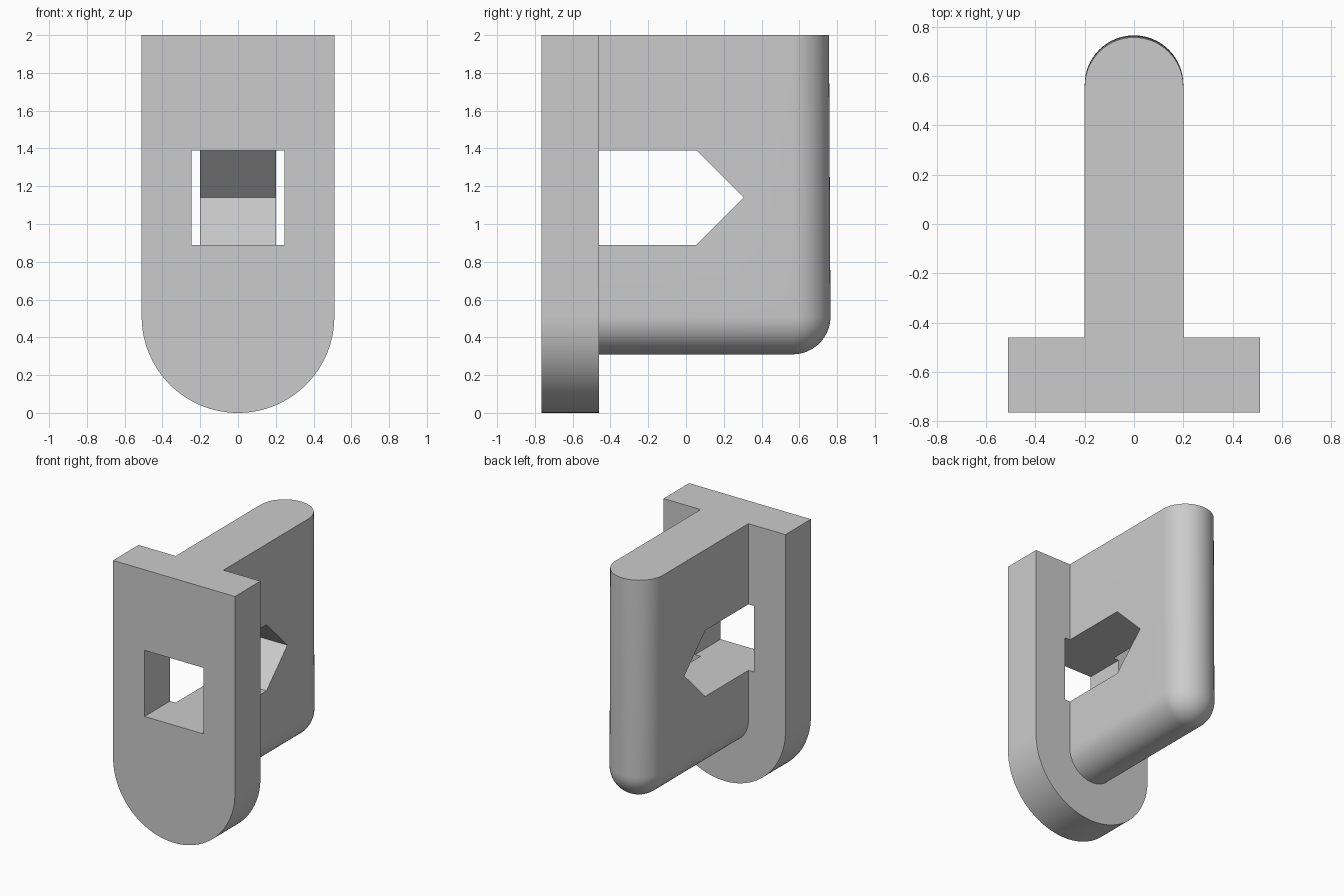
import bpy, bmesh, math

cube = bpy.data.objects.get("Cube")
if cube:
    bpy.data.objects.remove(cube, do_unlink=True)

grey = bpy.data.materials.new("light_grey")
grey.use_nodes = True
colour = (0.6, 0.6, 0.6, 1)
grey.diffuse_color = colour
grey.node_tree.nodes["Principled BSDF"].inputs["Base Color"].default_value = colour

HEIGHT, FRONT, PLATE_BACK = 2.0, -0.765, -0.46


def finish(name, bm):
    bmesh.ops.recalc_face_normals(bm, faces=bm.faces)
    mesh = bpy.data.meshes.new(name)
    bm.to_mesh(mesh)
    bm.free()
    mesh.materials.append(grey)
    obj = bpy.data.objects.new(name, mesh)
    bpy.context.collection.objects.link(obj)
    return obj


def prism(name, points, offset):
    """Extrude a closed outline along an offset."""
    bm = bmesh.new()
    face = bm.faces.new([bm.verts.new(p) for p in points])
    extruded = bmesh.ops.extrude_face_region(bm, geom=[face])["geom"]
    bmesh.ops.translate(bm, vec=offset,
                        verts=[v for v in extruded if isinstance(v, bmesh.types.BMVert)])
    return finish(name, bm)


def combine(target, other, operation):
    mod = target.modifiers.new(operation.lower(), "BOOLEAN")
    mod.operation, mod.solver, mod.object = operation, "EXACT", other
    bpy.context.view_layer.objects.active = target
    bpy.ops.object.modifier_apply(modifier=mod.name)
    bpy.data.objects.remove(other, do_unlink=True)


# Front plate: square top, semicircular bottom
half = 0.51
steps = 64
outline = [(-half, FRONT, HEIGHT)]
for i in range(steps + 1):
    a = math.pi * (1 + i / steps)
    outline.append((half * math.cos(a), FRONT, half + half * math.sin(a)))
outline.append((half, FRONT, HEIGHT))
plate = prism("slotted_bracket", outline, (0, PLATE_BACK - FRONT, 0))

# Fin: stacked round-ended sections closing to a rounded lower edge
radius, centre_y, centre_z, lean = 0.2, 0.565, 0.51, 0.008
arc = 32


def fin_section(bm, width, y, z):
    points = [(width, -0.6, z)]
    for i in range(arc + 1):
        a = math.pi * i / arc
        points.append((width * math.cos(a), y + width * math.sin(a), z))
    points.append((-width, -0.6, z))
    return [bm.verts.new(p) for p in points]


bm = bmesh.new()
rings = []
for i in range(17):
    a = math.pi / 2 * (1 - i / 16)
    rings.append(fin_section(bm, radius * math.cos(a), centre_y,
                             centre_z - radius * math.sin(a)))
rings.append(fin_section(bm, radius, centre_y - lean, HEIGHT))
for low, high in zip(rings, rings[1:]):
    for i in range(len(low) - 1):
        bm.faces.new((low[i], low[i + 1], high[i + 1], high[i]))
bm.faces.new(rings[-1])
bm.faces.new([r[0] for r in rings] + [r[-1] for r in reversed(rings)])
bmesh.ops.remove_doubles(bm, verts=bm.verts, dist=0.0001)
fin = finish("fin", bm)
combine(plate, fin, "UNION")

# Pointed slot running through the plate and across the fin
slot = 0.246
slot_profile = [(-0.9, 0.89), (0.055, 0.89), (0.305, 1.14), (0.055, 1.39), (-0.9, 1.39)]
cutter = prism("slot_cutter", [(-slot, y, z) for y, z in slot_profile], (2 * slot, 0, 0))
cutter.hide_render = True
combine(plate, cutter, "DIFFERENCE")

# Smooth the rounded edges only
bpy.ops.object.select_all(action="DESELECT")
plate.select_set(True)
bpy.context.view_layer.objects.active = plate
bpy.ops.object.shade_smooth_by_angle(angle=math.radians(30))
